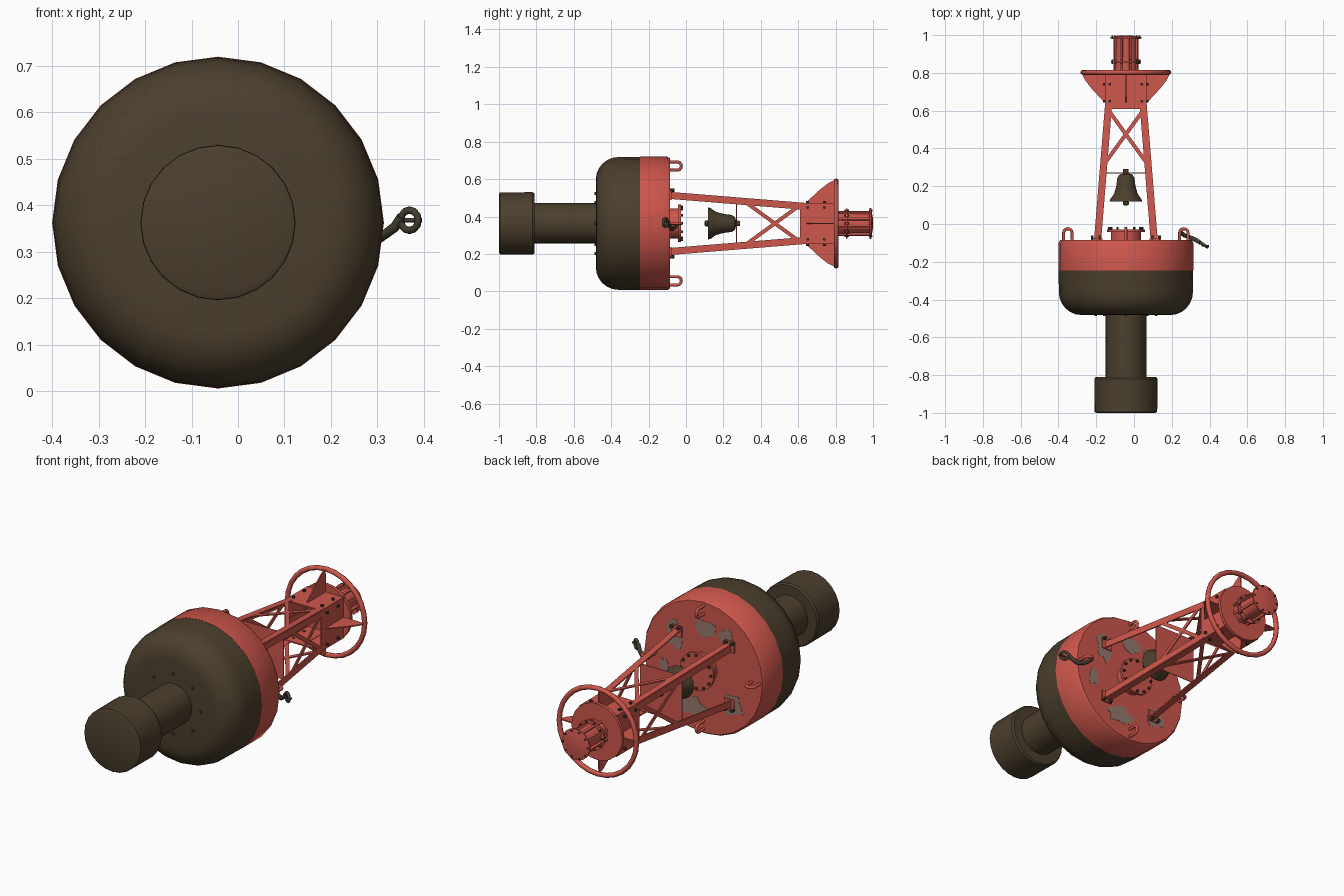
import bpy, bmesh, math, random
from mathutils import Vector, Matrix

random.seed(4)
if "Cube" in bpy.data.objects:
    bpy.data.objects.remove(bpy.data.objects["Cube"])

CX, CZ = -0.043, 0.363          # the long axis runs along y through here
smooth = []


def material(name, rgb):
    m = bpy.data.materials.new(name)
    m.use_nodes = True
    m.diffuse_color = (*rgb, 1)
    m.node_tree.nodes["Principled BSDF"].inputs["Base Color"].default_value = (*rgb, 1)
    return m


RED = material("weathered red", (0.62, 0.095, 0.073))
BROWN = material("fouled brown", (0.072, 0.05, 0.026))
IRON = material("dark iron", (0.055, 0.045, 0.03))
GREY = material("bare grey", (0.30, 0.19, 0.155))


def at(u, y, v):
    """Point given as offsets u, v from the long axis."""
    return Vector((CX + u, y, CZ + v))


def polar(r, y, angle):
    return at(r * math.cos(angle), y, r * math.sin(angle))


def around(n, start=0.0):
    return [start + math.tau * i / n for i in range(n)]


def finish(name, bm, mat, is_smooth=False):
    bmesh.ops.recalc_face_normals(bm, faces=bm.faces)
    mesh = bpy.data.meshes.new(name)
    bm.to_mesh(mesh)
    bm.free()
    mesh.materials.append(mat)
    ob = bpy.data.objects.new(name, mesh)
    bpy.context.collection.objects.link(ob)
    if is_smooth:
        smooth.append(ob)
    return ob


def revolve(name, profile, mat, n=24):
    """Turn (y, radius) pairs around the long axis."""
    bm = bmesh.new()
    rings = [[bm.verts.new(polar(r, y, a)) for a in around(n)] for y, r in profile]
    for lo, hi in zip(rings, rings[1:]):
        for i in range(n):
            j = (i + 1) % n
            bm.faces.new((lo[i], lo[j], hi[j], hi[i]))
    bm.faces.new(rings[0])
    bm.faces.new(rings[-1])
    return finish(name, bm, mat, True)


def add_bar(bm, p, q, normal, w, t):
    """Flat bar from p to q, w wide and t thick along the normal."""
    d = (q - p).normalized()
    side = d.cross(Vector(normal)).normalized()
    up = side.cross(d)
    frame = Matrix((side * w, d * (q - p).length, up * t)).transposed().to_4x4()
    bmesh.ops.create_cube(bm, size=1, matrix=Matrix.Translation((p + q) / 2) @ frame)


def add_bolt(bm, p, direction, r=0.007, h=0.02):
    turn = Vector(direction).to_track_quat("Z", "Y").to_matrix().to_4x4()
    bmesh.ops.create_cone(bm, cap_ends=True, segments=6, radius1=r, radius2=r,
                          depth=h, matrix=Matrix.Translation(p) @ turn)


def add_plate(bm, points, offset):
    """Extrude a polygon by an offset vector."""
    face = bm.faces.new([bm.verts.new(p) for p in points])
    new = bmesh.ops.extrude_face_region(bm, geom=[face])["geom"]
    bmesh.ops.translate(bm, vec=offset, verts=[v for v in new if isinstance(v, bmesh.types.BMVert)])


def tube(name, points, radius, mat, cyclic=False):
    c = bpy.data.curves.new(name, "CURVE")
    c.dimensions = "3D"
    c.bevel_depth = radius
    c.bevel_resolution = 2
    c.use_fill_caps = True
    s = c.splines.new("POLY")
    s.points.add(len(points) - 1)
    for sp, p in zip(s.points, points):
        sp.co = (*p, 1)
    s.use_cyclic_u = cyclic
    ob = bpy.data.objects.new(name, c)
    bpy.context.collection.objects.link(ob)
    c.materials.append(mat)
    for s in c.splines:
        s.use_smooth = True
    return ob


# Float, stem and counterweight
revolve("counterweight", [(-1, 0.155), (-0.995, 0.166), (-0.82, 0.167), (-0.81, 0.16)], BROWN)
revolve("stem", [(-0.82, 0.108), (-0.47, 0.108)], BROWN)
curve = [(-0.36 - 0.122 * math.cos(a), 0.235 + 0.12 * math.sin(a))
         for a in [math.pi / 2 * i / 6 for i in range(7)]]
revolve("lower_float", curve + [(-0.247, 0.356)], BROWN)
revolve("upper_float", [(-0.247, 0.357), (-0.10, 0.357), (-0.086, 0.348)], RED)

# Worn patches on the deck
bm = bmesh.new()
for u, v, w, h in [(0, 0.21, 0.07, 0.06), (0.17, 0.13, 0.05, 0.08), (-0.13, 0.2, 0.05, 0.04),
                   (0.06, -0.22, 0.1, 0.055), (-0.17, -0.16, 0.06, 0.07), (0.24, -0.06, 0.03, 0.06)]:
    pts = []
    for a in around(14):
        k = random.uniform(0.6, 1.15)
        pts.append(at(u + w * k * math.cos(a), -0.086, v + h * k * math.sin(a)))
    add_plate(bm, pts, (0, 0.0015, 0))
finish("deck_worn_patches", bm, GREY)

# Deck hatch
revolve("hatch_neck", [(-0.09, 0.08), (-0.04, 0.08)], RED)
revolve("hatch_cover", [(-0.042, 0.1), (-0.028, 0.1)], RED)

# Lifting eyes
for i, a in enumerate(around(4)):
    arch = [polar(0.285, -0.09, a)]
    arch += [polar(0.307 - 0.022 * math.cos(t), -0.045 + 0.02 * math.sin(t), a)
             for t in [math.pi * k / 6 for k in range(7)]]
    arch.append(polar(0.329, -0.09, a))
    tube("lifting_eye_%d" % i, arch, 0.008, RED)

# Loose hook hanging from one lifting eye
tube("hook_shank", [at(0.29, -0.045, 0.0), at(0.31, -0.06, -0.02), at(0.35, -0.075, -0.032),
                    at(0.38, -0.09, -0.01), at(0.395, -0.10, 0.012)], 0.011, IRON)
tube("hook_eye", [at(0.412 + 0.019 * math.cos(a), -0.11 - 0.012 * math.cos(a), 0.005 + 0.022 * math.sin(a))
                  for a in around(12)], 0.008, IRON, True)
tube("hook_pin", [at(0.40, -0.115, 0.005), at(0.439, -0.115, 0.005)], 0.005, IRON)

# Tower: angle-section legs with feet
BASE, NECK, HEAD = -0.085, 0.63, 0.8


def half(y):
    return 0.165 + (0.107 - 0.165) * (y - BASE) / (NECK - BASE)


bm = bmesh.new()
W, T = 0.034, 0.007
for sx in (-1, 1):
    for sz in (-1, 1):
        ends = [(y, half(y)) for y in (BASE, NECK)]
        p, q = [at(sx * h, y, sz * (h - W / 2)) for y, h in ends]
        add_bar(bm, p, q, (1, 0, 0), W, T)
        p, q = [at(sx * (h - W / 2), y, sz * h) for y, h in ends]
        add_bar(bm, p, q, (0, 0, 1), W, T)
        foot = at(sx * 0.155, 0, sz * 0.155)
        add_bar(bm, foot + Vector((0, -0.087, 0)), foot + Vector((0, -0.078, 0)), (1, 0, 0), 0.06, 0.06)
finish("tower_legs", bm, RED)

# Tower: crossed braces and head panels on all four sides
bm = bmesh.new()
panels = bmesh.new()
for s in (-1, 1):
    for d in (-1, 1):
        lo, hi = half(0.31), half(0.61)
        add_bar(bm, at(s * lo, 0.31, d * lo * 0.9), at(s * hi, 0.61, -d * hi * 0.9), (1, 0, 0), 0.02, 0.006)
        add_bar(bm, at(d * lo * 0.9, 0.31, s * lo), at(-d * hi * 0.9, 0.61, s * hi), (0, 0, 1), 0.02, 0.006)
    add_bar(panels, at(s * 0.106, 0.61, 0), at(s * 0.106, HEAD, 0), (1, 0, 0), 0.216, T)
    add_bar(panels, at(0, 0.61, s * 0.106), at(0, HEAD, s * 0.106), (0, 0, 1), 0.216, T)
finish("cross_braces", bm, RED)
finish("head_panels", panels, RED)

# Shelf carrying the bell
bm = bmesh.new()
add_bar(bm, at(0, 0.268, 0), at(0, 0.272, 0), (0, 0, 1), 0.25, 0.25)
finish("bell_shelf", bm, RED)
revolve("bell", [(0.12, 0.07), (0.118, 0.086), (0.13, 0.083), (0.16, 0.062), (0.2, 0.051),
                 (0.245, 0.045), (0.262, 0.034), (0.267, 0.015), (0.29, 0.014)], BROWN)
revolve("bell_clapper", [(0.098, 0.008), (0.104, 0.016), (0.116, 0.016), (0.125, 0.006)], BROWN, 12)

# Head: brackets, platform and guard ring
bm = bmesh.new()
for a in around(4):
    side = Vector((-math.sin(a), 0, math.cos(a))) * 0.006
    shape = [(0.1, 0.64), (0.115, 0.645), (0.18, 0.715), (0.215, 0.76), (0.232, 0.795), (0.1, 0.8)]
    add_plate(bm, [polar(r, y, a) - side / 2 for r, y in shape], side)
finish("head_brackets", bm, RED)
revolve("head_platform", [(0.795, 0.15), (0.812, 0.15)], RED)
tube("guard_ring", [polar(0.228, 0.803, a) for a in around(28)], 0.013, RED, True)

# Lantern
revolve("lantern_body", [(0.81, 0.062), (0.985, 0.057)], RED, 12)
revolve("lantern_flange", [(0.856, 0.08), (0.864, 0.08)], RED)
revolve("lantern_cap", [(0.982, 0.082), (0.99, 0.082), (0.999, 0.03)], RED)
bm = bmesh.new()
for a in around(8, math.pi / 8):
    add_bar(bm, polar(0.062, 0.81, a), polar(0.062, 0.985, a), (math.cos(a), 0, math.sin(a)), 0.012, 0.014)
finish("lantern_ribs", bm, RED)

# Dark bolts on every joint
bm = bmesh.new()
for a in around(12):
    add_bolt(bm, polar(0.088, -0.03, a), (0, 1, 0), 0.007, 0.026)
for a in around(10):
    add_bolt(bm, polar(0.072, 0.988, a), (0, 1, 0), 0.005, 0.018)
    add_bolt(bm, polar(0.072, 0.86, a), (0, 1, 0), 0.005, 0.024)
for a in around(8):
    add_bolt(bm, polar(0.16, -0.482, a), (0, 1, 0), 0.008, 0.012)
for s in (-1, 1):
    for d in (-1, 1):
        for k in (0.138, 0.178):
            add_bolt(bm, at(s * k, -0.074, d * 0.178), (0, 1, 0), 0.009, 0.024)
        for y in (0.65, 0.74):
            add_bolt(bm, at(s * 0.11, y, d * 0.085), (1, 0, 0), 0.008)
            add_bolt(bm, at(d * 0.085, y, s * 0.11), (0, 0, 1), 0.008)
finish("bolts", bm, IRON)

# Smooth the turned parts but keep their rims sharp
bpy.ops.object.select_all(action="DESELECT")
for ob in smooth:
    ob.select_set(True)
bpy.context.view_layer.objects.active = smooth[0]
bpy.ops.object.shade_smooth_by_angle(angle=math.radians(35))
